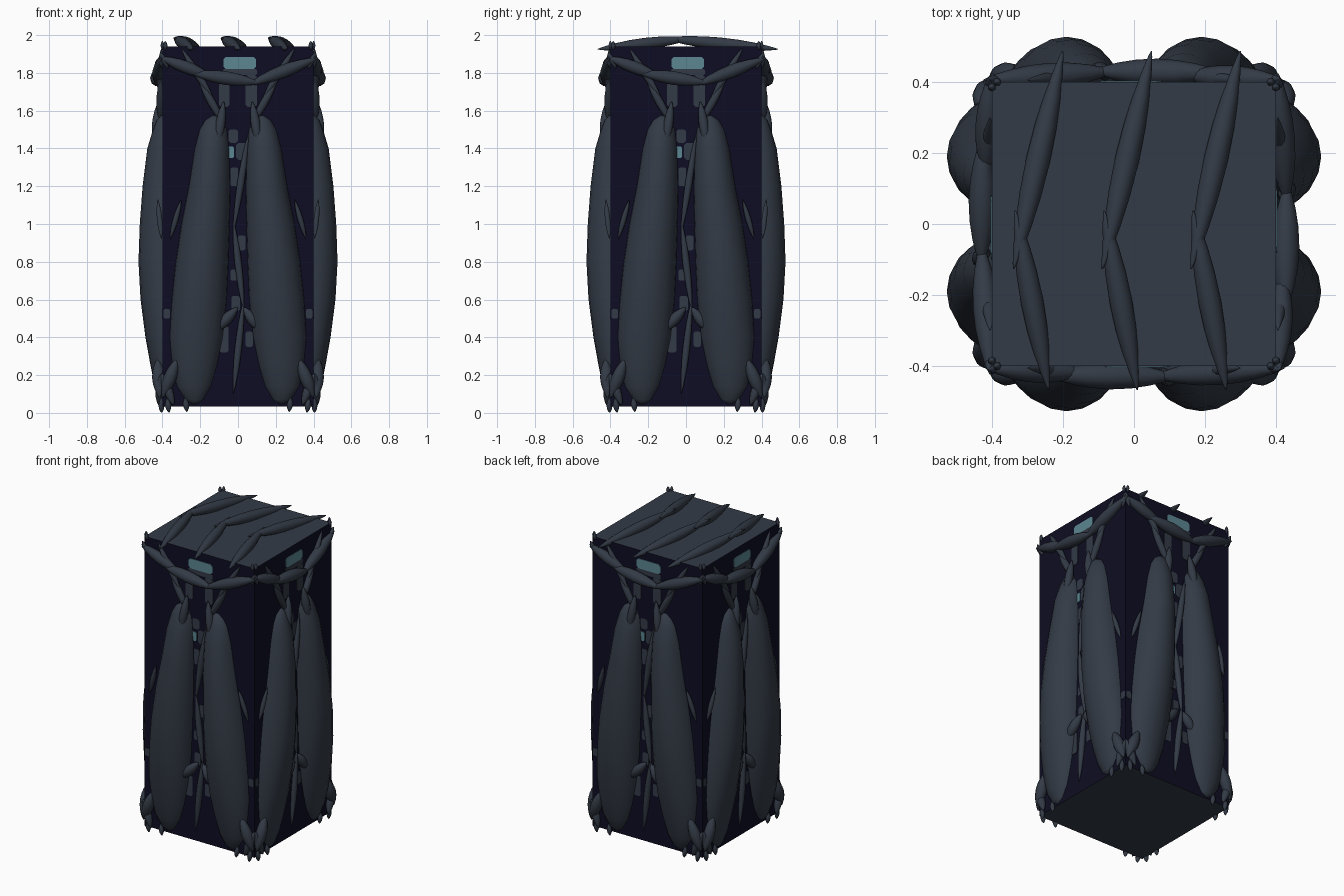
import bpy, bmesh, math
from mathutils import Vector, Matrix

if "Cube" in bpy.data.objects:
    bpy.data.objects.remove(bpy.data.objects["Cube"])


def material(name, rgb):
    m = bpy.data.materials.new(name)
    m.diffuse_color = (*rgb, 1)
    m.use_nodes = True
    m.node_tree.nodes["Principled BSDF"].inputs["Base Color"].default_value = m.diffuse_color
    return m


SLATE = material("slate", (0.033, 0.043, 0.061))
NAVY = material("dark navy", (0.004, 0.004, 0.017))
TEAL = material("dull teal", (0.105, 0.24, 0.285))


def loft(bm, rings):
    """Skin equal rings of points, closing both ends."""
    vs = [[bm.verts.new(p) for p in r] for r in rings]
    n = len(vs[0])
    for a, b in zip(vs, vs[1:]):
        for i in range(n):
            j = (i + 1) % n
            bm.faces.new((a[i], a[j], b[j], b[i]))
    bm.faces.new(vs[0][::-1])
    bm.faces.new(vs[-1])


def spindle(bm, a, b, r, sides=10, steps=10):
    """Shoot that swells in the middle and tapers to both ends."""
    a, b = Vector(a), Vector(b)
    q = (b - a).to_track_quat('Z', 'Y')
    rings = []
    for s in range(steps + 1):
        t = 0.005 + 0.99 * (1 - math.cos(math.pi * s / steps)) / 2
        w = r * math.sin(math.pi * t) ** 0.75
        rings.append([a.lerp(b, t) + q @ Vector((w * math.cos(k), w * math.sin(k), 0))
                      for k in (2 * math.pi * i / sides for i in range(sides))])
    loft(bm, rings)


def plate(bm, u0, u1, z0, z1):
    """Thin painted patch with clipped corners on the front wall."""
    c = 0.2 * min(u1 - u0, z1 - z0)
    pts = [(u0 + c, z0), (u1 - c, z0), (u1, z0 + c), (u1, z1 - c),
           (u1 - c, z1), (u0 + c, z1), (u0, z1 - c), (u0, z0 + c)]
    loft(bm, [[(u, y, z) for u, z in pts] for y in (-0.398, -0.403)])


def finish(bm, name, mat, turns=(0,), smooth=True):
    """Make one object per quarter turn from the same mesh."""
    bmesh.ops.recalc_face_normals(bm, faces=bm.faces)
    for f in bm.faces:
        f.smooth = smooth
    me = bpy.data.meshes.new(name)
    bm.to_mesh(me)
    bm.free()
    me.materials.append(mat)
    for k in turns:
        ob = bpy.data.objects.new(f"{name}_{k + 1}" if len(turns) > 1 else name, me)
        ob.rotation_euler.z = k * math.pi / 2
        bpy.context.collection.objects.link(ob)
    return me


SIDES = (0, 1, 2, 3)

# Main block: navy walls, slate top and bottom
bm = bmesh.new()
bmesh.ops.create_cube(bm, size=1, matrix=Matrix.Translation((0, 0, 0.9875))
                      @ Matrix.Diagonal((0.8, 0.8, 1.905, 1)))
me = finish(bm, "block", NAVY, smooth=False)
me.materials.append(SLATE)
for p in me.polygons:
    p.material_index = 1 if abs(p.normal.z) > 0.5 else 0

# Two big leaning pods on each wall: height, centre, half width, reach
pod = [(1.575, 0.125, 0.015, 0.405), (1.55, 0.127, 0.05, 0.43), (1.5, 0.13, 0.075, 0.45),
       (1.4, 0.138, 0.093, 0.48), (1.2, 0.151, 0.112, 0.505), (1.0, 0.172, 0.13, 0.52),
       (0.8, 0.19, 0.142, 0.527), (0.6, 0.205, 0.148, 0.516), (0.4, 0.221, 0.144, 0.49),
       (0.25, 0.23, 0.122, 0.463), (0.14, 0.234, 0.094, 0.44), (0.07, 0.232, 0.055, 0.418),
       (0.045, 0.23, 0.02, 0.40)]
bm = bmesh.new()
for s in (-1, 1):
    loft(bm, [[(s * c + w * math.cos(a), -0.38 - (d - 0.38) * math.sin(a), z)
               for a in (2 * math.pi * i / 20 for i in range(20))] for z, c, w, d in pod])
finish(bm, "pods", SLATE, SIDES)

# Sagging garland under the top edge
bm = bmesh.new()
spindle(bm, (-0.42, -0.405, 1.885), (-0.13, -0.42, 1.775), 0.034)
spindle(bm, (-0.25, -0.425, 1.80), (0.12, -0.43, 1.745), 0.038)
spindle(bm, (0.05, -0.43, 1.735), (0.425, -0.405, 1.88), 0.036)
spindle(bm, (-0.37, -0.40, 1.82), (-0.41, -0.41, 1.91), 0.014)
spindle(bm, (0.37, -0.40, 1.82), (0.41, -0.41, 1.91), 0.014)
finish(bm, "garland", SLATE, SIDES)

# Stalks that join the pods to the top edge, and side sprigs
bm = bmesh.new()
for s in (-1, 1):
    spindle(bm, (s * 0.30, -0.405, 1.93), (s * 0.13, -0.415, 1.66), 0.02)
    spindle(bm, (s * 0.21, -0.41, 1.77), (s * 0.07, -0.41, 1.52), 0.022)
    spindle(bm, (s * 0.075, -0.42, 1.65), (s * 0.112, -0.44, 1.40), 0.026)
    spindle(bm, (s * 0.385, -0.40, 1.92), (s * 0.385, -0.40, 1.97), 0.012, 6, 4)
    spindle(bm, (s * 0.36, -0.405, 0.92), (s * 0.30, -0.425, 1.13), 0.015)
finish(bm, "pod_stalks", SLATE, SIDES)

# Winding middle stem with a pair of leaves
bm = bmesh.new()
stem = [(0.055, 1.46), (-0.025, 1.0), (0.03, 0.58), (-0.025, 0.1)]
for (u0, z0), (u1, z1) in zip(stem, stem[1:]):
    dz = 0.04 if z1 > 0.2 else 0
    spindle(bm, (u0, -0.408, z0 + 0.02), (u1, -0.408, z1 - dz), 0.02)
spindle(bm, (0.0, -0.41, 0.56), (-0.125, -0.42, 0.43), 0.031)
spindle(bm, (0.03, -0.41, 0.56), (0.12, -0.42, 0.43), 0.029)
finish(bm, "middle_stem", SLATE, SIDES)

# Buds and little root tips at the lower corners
bm = bmesh.new()
for s in (-1, 1):
    spindle(bm, (s * 0.32, -0.425, 0.29), (s * 0.40, -0.415, 0.08), 0.035)
    spindle(bm, (s * 0.405, -0.405, 0.21), (s * 0.34, -0.42, 0.04), 0.026)
    for u, low in ((0.375, 0.0), (0.28, 0.005)):
        spindle(bm, (s * u, -0.405, 0.08), (s * (u - 0.01), -0.405, low), 0.016, 8, 6)
finish(bm, "corner_buds", SLATE, SIDES)

# Painted patches on each wall
bm = bmesh.new()
for p in [(-0.08, 0.1, 1.79, 1.82), (-0.1, -0.045, 1.62, 1.75), (0.04, 0.1, 1.62, 1.79),
          (-0.05, 0.0, 1.43, 1.5), (-0.01, 0.05, 1.34, 1.43), (-0.04, 0.0, 1.2, 1.3),
          (0.0, 0.04, 0.86, 0.94), (-0.04, 0.0, 0.7, 0.76), (-0.035, 0.01, 0.54, 0.62),
          (-0.1, -0.05, 0.32, 0.46), (0.04, 0.08, 0.35, 0.43),
          (-0.395, -0.36, 0.5, 0.55), (0.36, 0.395, 0.5, 0.55)]:
    plate(bm, *p)
finish(bm, "slate_patches", SLATE, SIDES, smooth=False)

bm = bmesh.new()
plate(bm, -0.078, 0.095, 1.82, 1.885)
plate(bm, -0.055, -0.02, 1.35, 1.41)
finish(bm, "teal_patches", TEAL, SIDES, smooth=False)

# Three bent vines across the top
bm = bmesh.new()
for x in (-0.25, 0.0, 0.25):
    spindle(bm, (x + 0.05, 0.49, 1.925), (x - 0.09, -0.13, 1.985), 0.034)
    spindle(bm, (x - 0.085, 0.04, 1.985), (x + 0.01, -0.47, 1.925), 0.032)
finish(bm, "top_vines", SLATE)
